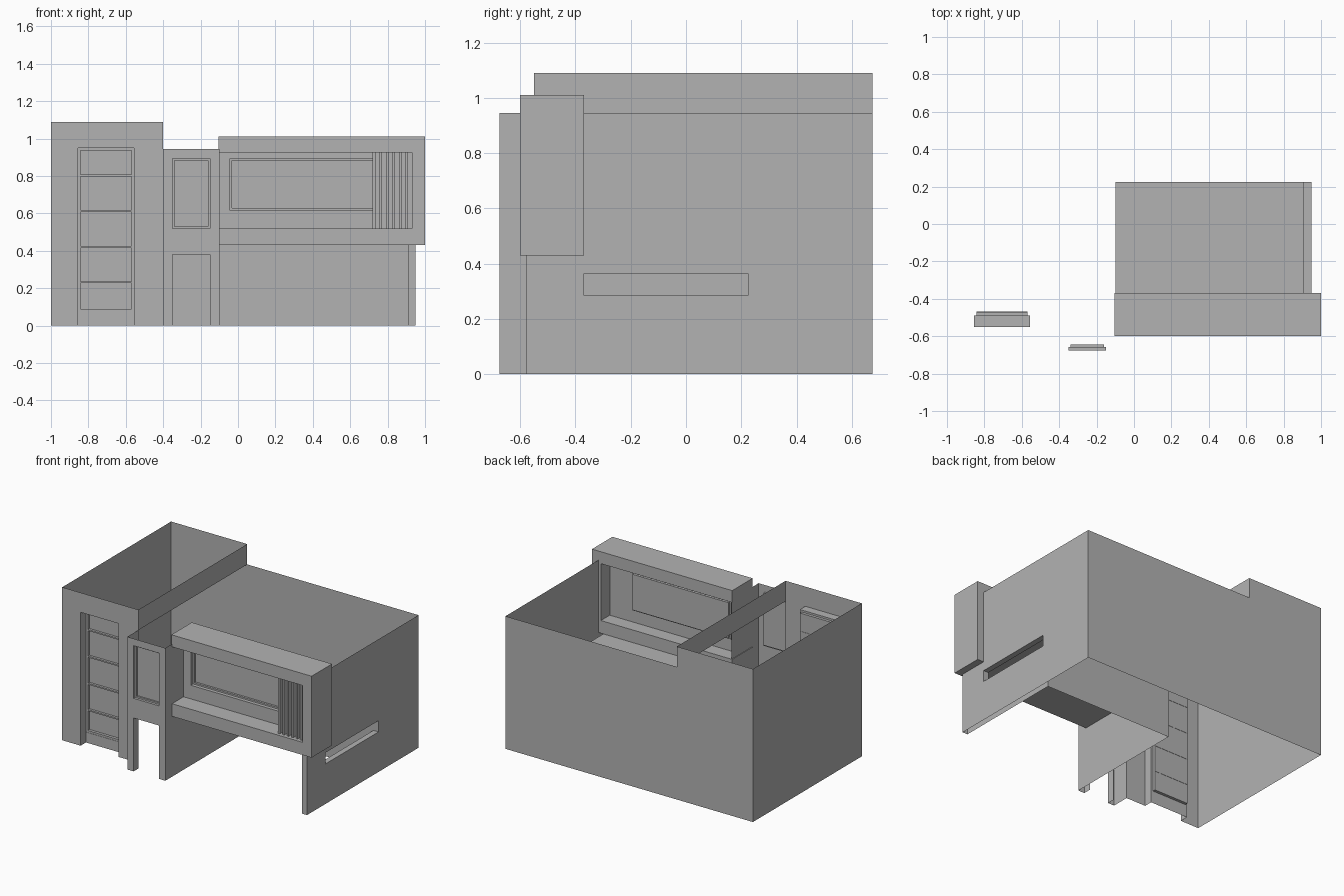
import bpy, bmesh
from mathutils import Vector

if "Cube" in bpy.data.objects:
    bpy.data.objects.remove(bpy.data.objects["Cube"])

grey = bpy.data.materials.new("plain grey")
grey.diffuse_color = (0.45, 0.45, 0.45, 1)
grey.use_nodes = True
grey.node_tree.nodes["Principled BSDF"].inputs["Base Color"].default_value = grey.diffuse_color


def panel(axis, pos, u, v, holes=(), facing=1):
    """Flat wall at axis=pos; u, v are ranges on the other two axes; holes are (u0,u1,v0,v1)."""
    return (axis, pos, u, v, holes, facing)


def tube(y0, y1, x, z, sides="LRTB"):
    """Inward-facing reveal of a rectangular opening, from y0 back to y1."""
    made = {"L": panel('x', x[0], (y0, y1), z), "R": panel('x', x[1], (y0, y1), z, (), -1),
            "T": panel('z', z[1], x, (y0, y1), (), -1), "B": panel('z', z[0], x, (y0, y1))}
    return [made[s] for s in sides]


def block(x, y, z):
    """Closed box from six panels."""
    return [panel('x', x[0], y, z, (), -1), panel('x', x[1], y, z),
            panel('y', y[0], x, z, (), -1), panel('y', y[1], x, z),
            panel('z', z[0], x, y, (), -1), panel('z', z[1], x, y)]


def build(name, panels):
    bm = bmesh.new()
    for axis, pos, u, v, holes, facing in panels:
        us = sorted(set(u) | {k for h in holes for k in h[:2]})
        vs = sorted(set(v) | {k for h in holes for k in h[2:]})
        want = Vector([facing if a == axis else 0 for a in "xyz"])
        cells = {}
        for a, b in zip(us, us[1:]):
            for c, d in zip(vs, vs[1:]):
                mu, mv = (a + b) / 2, (c + d) / 2
                if any(h[0] < mu < h[1] and h[2] < mv < h[3] for h in holes):
                    continue
                ring = []
                for p, q in ((a, c), (b, c), (b, d), (a, d)):
                    co = {'x': (pos, p, q), 'y': (p, pos, q), 'z': (p, q, pos)}[axis]
                    if (p, q) not in cells:
                        cells[p, q] = bm.verts.new(co)
                    ring.append(cells[p, q])
                f = bm.faces.new(ring)
                f.normal_update()
                if f.normal.dot(want) < 0:
                    f.normal_flip()
    bmesh.ops.dissolve_limit(bm, angle_limit=0.01, verts=bm.verts[:], edges=bm.edges[:])
    me = bpy.data.meshes.new(name)
    bm.to_mesh(me)
    bm.free()
    me.materials.append(grey)
    ob = bpy.data.objects.new(name, me)
    bpy.context.collection.objects.link(ob)
    return ob


def window(name, x, z, y0, y1, y2, border):
    """Reveal y0-y1, frame face at y1, second reveal y1-y2 and a pane at y2."""
    xi = (x[0] + border, x[1] - border)
    zi = (z[0] + border, z[1] - border)
    build(name + "_frame", tube(y0, y1, x, z) +
          [panel('y', y1, x, z, [(*xi, *zi)], -1)] + tube(y1, y2, xi, zi))
    build(name + "_pane", [panel('y', y2, xi, zi, (), -1)])


# Main levels
BACK, H, TOWER_H = 0.675, 0.945, 1.09
TOWER_Y, MID_Y = -0.55, -0.675
BAL_Y, BAL_BACK, GAR_Y, GAR_H = -0.60, -0.37, 0.225, 0.43

# Tower: open-topped shell with a tall niche in front
niche = (-0.855, -0.555)
build("tower_walls", [
    panel('x', -1, (TOWER_Y, BACK), (0, TOWER_H), (), -1),
    panel('y', BACK, (-1, -0.4), (0, TOWER_H)),
    panel('y', TOWER_Y, (-1, -0.4), (0, TOWER_H), [(*niche, 0, 0.95)], -1),
    panel('x', -0.4, (TOWER_Y, BACK), (H, TOWER_H))])
build("tower_niche", tube(TOWER_Y, -0.49, niche, (0, 0.95), "LRT") +
      [panel('y', -0.49, niche, (0, 0.075), (), -1)])
window("tower_window", niche, (0.075, 0.95), -0.492, -0.49, -0.47, 0.014)
for i, z in enumerate((0.232, 0.42, 0.613, 0.803)):
    build(f"tower_window_bar_{i + 1}", block((-0.841, -0.569), (-0.487, -0.468), (z - 0.005, z + 0.005)))

# Entrance bay with doorway and small window
door = (-0.35, -0.15)
build("entrance_walls", [
    panel('y', MID_Y, (-0.4, -0.1), (0, H), [(*door, 0, 0.38), (*door, 0.52, 0.895)], -1),
    panel('x', -0.4, (MID_Y, TOWER_Y), (0, H), (), -1),
    panel('x', -0.1, (MID_Y, BAL_BACK), (0, H))])
build("doorway_reveal", tube(MID_Y, -0.62, door, (0, 0.38), "LR"))
window("entrance_window", door, (0.52, 0.895), MID_Y, -0.657, -0.645, 0.011)

# Main house shell: back wall and right wall with slot
slot = (BAL_BACK, GAR_Y, 0.285, 0.365)
build("back_wall", [panel('y', BACK, (-0.4, 0.95), (0, H))])
build("right_wall", [
    panel('x', 0.95, (-0.58, BACK), (0, H), [slot, (-0.58, BAL_BACK, GAR_H, H)]),
    panel('x', 0.91, (-0.58, GAR_Y), (0, GAR_H), [slot], -1),
    panel('y', -0.58, (0.91, 0.95), (0, GAR_H), (), -1)])
build("slot_reveal", [
    panel('z', 0.285, (0.91, 0.95), slot[:2]),
    panel('z', 0.365, (0.91, 0.95), slot[:2], (), -1),
    panel('y', slot[0], (0.91, 0.95), slot[2:]),
    panel('y', slot[1], (0.91, 0.95), slot[2:], (), -1)])

# Carport under the upper floor
build("carport", [
    panel('z', GAR_H, (-0.1, 0.91), (BAL_BACK, GAR_Y), (), -1),
    panel('y', GAR_Y, (-0.1, 0.91), (0, GAR_H), (), -1),
    panel('x', -0.1, (BAL_BACK, GAR_Y), (0, GAR_H))])

# Balcony: C-shaped frame open on the left
bx, bz = (-0.105, 1.0), (GAR_H, 1.01)
ox, oz = (-0.105, 0.93), (0.52, 0.925)
build("balcony_frame", [
    panel('y', BAL_Y, bx, bz, [(*ox, *oz)], -1),
    panel('y', BAL_BACK, bx, bz, [(*ox, *oz)]),
    panel('x', 1.0, (BAL_Y, BAL_BACK), bz),
    panel('x', bx[0], (BAL_Y, BAL_BACK), bz, [(BAL_Y, BAL_BACK, *oz)], -1),
    panel('z', bz[0], bx, (BAL_Y, BAL_BACK), (), -1),
    panel('z', bz[1], bx, (BAL_Y, BAL_BACK))] +
    tube(BAL_Y, BAL_BACK, ox, oz, "RTB"))

# Balcony rear wall with the wide window
wx, wz = (-0.043, 0.735), (0.617, 0.893)
build("balcony_wall", [panel('y', -0.47, (-0.1, 0.93), oz, [(*wx, *wz)], -1)])
window("balcony_window", wx, wz, -0.47, -0.445, -0.43, 0.011)

# Vertical slats at the right end of the balcony
for i in range(6):
    x = 0.727 + 0.035 * i
    build(f"slat_{i + 1}", block((x - 0.007, x + 0.007), (-0.578, -0.548), oz))
